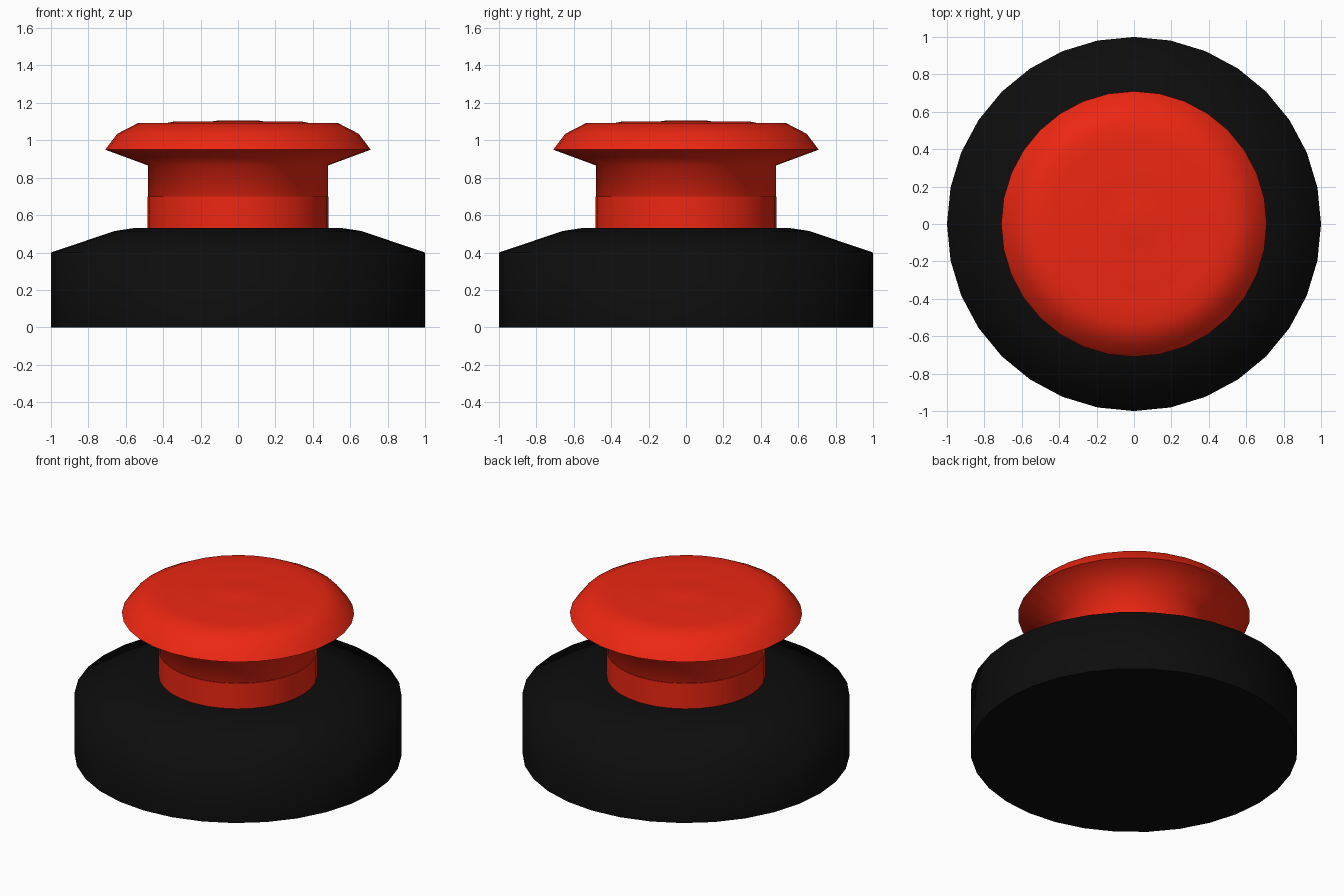
import bpy, bmesh
from math import cos, sin, tau, radians

if "Cube" in bpy.data.objects:
    bpy.data.objects.remove(bpy.data.objects["Cube"])

SEGMENTS = 32


def material(name, color):
    mat = bpy.data.materials.new(name)
    mat.diffuse_color = color
    mat.use_nodes = True
    mat.node_tree.nodes["Principled BSDF"].inputs["Base Color"].default_value = mat.diffuse_color
    return mat


def lathe(name, profile, mat, angle):
    """Spin an (r, z) profile around z, with caps closing both ends."""
    bm = bmesh.new()
    rings = []
    for r, z in profile:
        rings.append([bm.verts.new((r * cos(tau * i / SEGMENTS), r * sin(tau * i / SEGMENTS), z))
                      for i in range(SEGMENTS)])
    for low, high in zip(rings, rings[1:]):
        for i in range(SEGMENTS):
            j = (i + 1) % SEGMENTS
            bm.faces.new((low[i], low[j], high[j], high[i]))
    bm.faces.new(rings[0][::-1])
    bm.faces.new(rings[-1])
    mesh = bpy.data.meshes.new(name)
    bm.to_mesh(mesh)
    bm.free()
    obj = bpy.data.objects.new(name, mesh)
    bpy.context.collection.objects.link(obj)
    mesh.materials.append(mat)
    bpy.ops.object.select_all(action='DESELECT')
    obj.select_set(True)
    bpy.context.view_layer.objects.active = obj
    bpy.ops.object.shade_smooth_by_angle(angle=radians(angle))
    return obj


red = material("red_plastic", (0.85, 0.02, 0.006, 1))
black = material("black_plastic", (0.004, 0.004, 0.004, 1))

# Black housing with a sloped shoulder
lathe("base", [(1, 0), (1, 0.40), (0.66, 0.515), (0.56, 0.53), (0.46, 0.53)], black, 75)

# Collar around the lower stem
lathe("stem_collar", [(0.485, 0.52), (0.485, 0.70), (0.478, 0.70)], red, 40)

# Stem flaring into a mushroom cap with shallow concentric ripples on top
lathe("push_button", [(0.48, 0.52), (0.48, 0.865), (0.71, 0.95), (0.645, 1.035),
                      (0.535, 1.092), (0.44, 1.08), (0.34, 1.101), (0.23, 1.087),
                      (0.10, 1.107)], red, 75)
